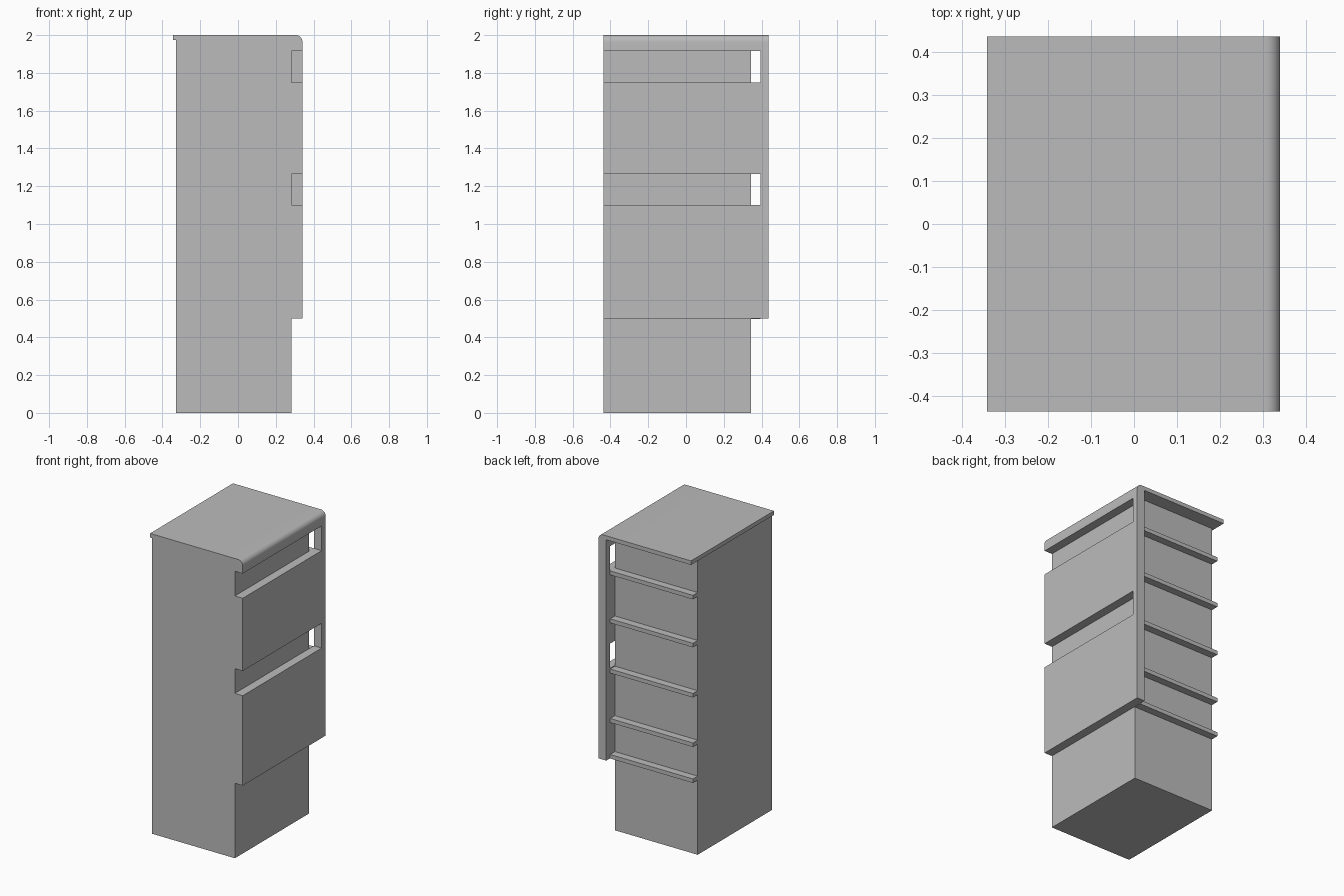
import bpy, bmesh, math

if "Cube" in bpy.data.objects:
    bpy.data.objects.remove(bpy.data.objects["Cube"])

grey = bpy.data.materials.new("plain_grey")
grey.diffuse_color = (0.5, 0.5, 0.5, 1)
grey.use_nodes = True
grey.node_tree.nodes["Principled BSDF"].inputs["Base Color"].default_value = grey.diffuse_color


def finish(name, bm):
    bmesh.ops.recalc_face_normals(bm, faces=bm.faces)
    me = bpy.data.meshes.new(name)
    bm.to_mesh(me)
    bm.free()
    me.materials.append(grey)
    ob = bpy.data.objects.new(name, me)
    bpy.context.collection.objects.link(ob)
    return ob


def box(name, x, y, z):
    bm = bmesh.new()
    bmesh.ops.create_cube(bm, size=1)
    for v in bm.verts:
        for i, (a, b) in enumerate((x, y, z)):
            v.co[i] = a if v.co[i] < 0 else b
    return finish(name, bm)


def extrude_y(name, profile, y0, y1):
    bm = bmesh.new()
    face = bm.faces.new([bm.verts.new((x, y0, z)) for x, z in profile])
    new = bmesh.ops.extrude_face_region(bm, geom=[face])["geom"]
    for v in new:
        if isinstance(v, bmesh.types.BMVert):
            v.co.y = y1
    return finish(name, bm)


FRONT, BACK = -0.437, 0.437
BODY_L, BODY_R, BODY_BACK = -0.328, 0.283, 0.345
SHELF_BACK = 0.395
OUTER, R = 0.341, 0.035

# Main column
box("body", (BODY_L, BODY_R), (FRONT, BODY_BACK), (0, 1.973))

# Shelves running through the column and standing out at the back
for top in (1.75, 1.43, 1.095, 0.765, 0.525):
    box("shelf", (BODY_L, BODY_R), (FRONT, SHELF_BACK), (top - 0.027, top))

# Roof and side wall in one bent sheet with a rounded shoulder
arc = [(OUTER - R + R * math.sin(a), 2 - R + R * math.cos(a))
       for a in (math.radians(11.25 * i) for i in range(9))]
profile = [(-0.343, 2)] + arc + [(OUTER, 0.5), (BODY_R, 0.5),
                                 (BODY_R, 1.973), (-0.343, 1.973)]
shell = extrude_y("roof_and_side_wall", profile, FRONT, BACK)

# Long openings in the side wall, leaving a post at the back
for low, high in ((1.10, 1.265), (1.75, 1.915)):
    cutter = box("opening_cutter", (BODY_R - 0.02, 0.5), (-0.6, SHELF_BACK), (low, high))
    cutter.hide_render = True
    cutter.hide_viewport = True
    mod = shell.modifiers.new("opening", 'BOOLEAN')
    mod.operation = 'DIFFERENCE'
    mod.solver = 'EXACT'
    mod.object = cutter

# Smooth the shoulder, keep the edges sharp
bpy.context.view_layer.objects.active = shell
shell.select_set(True)
bpy.ops.object.shade_smooth_by_angle(angle=math.radians(30))
